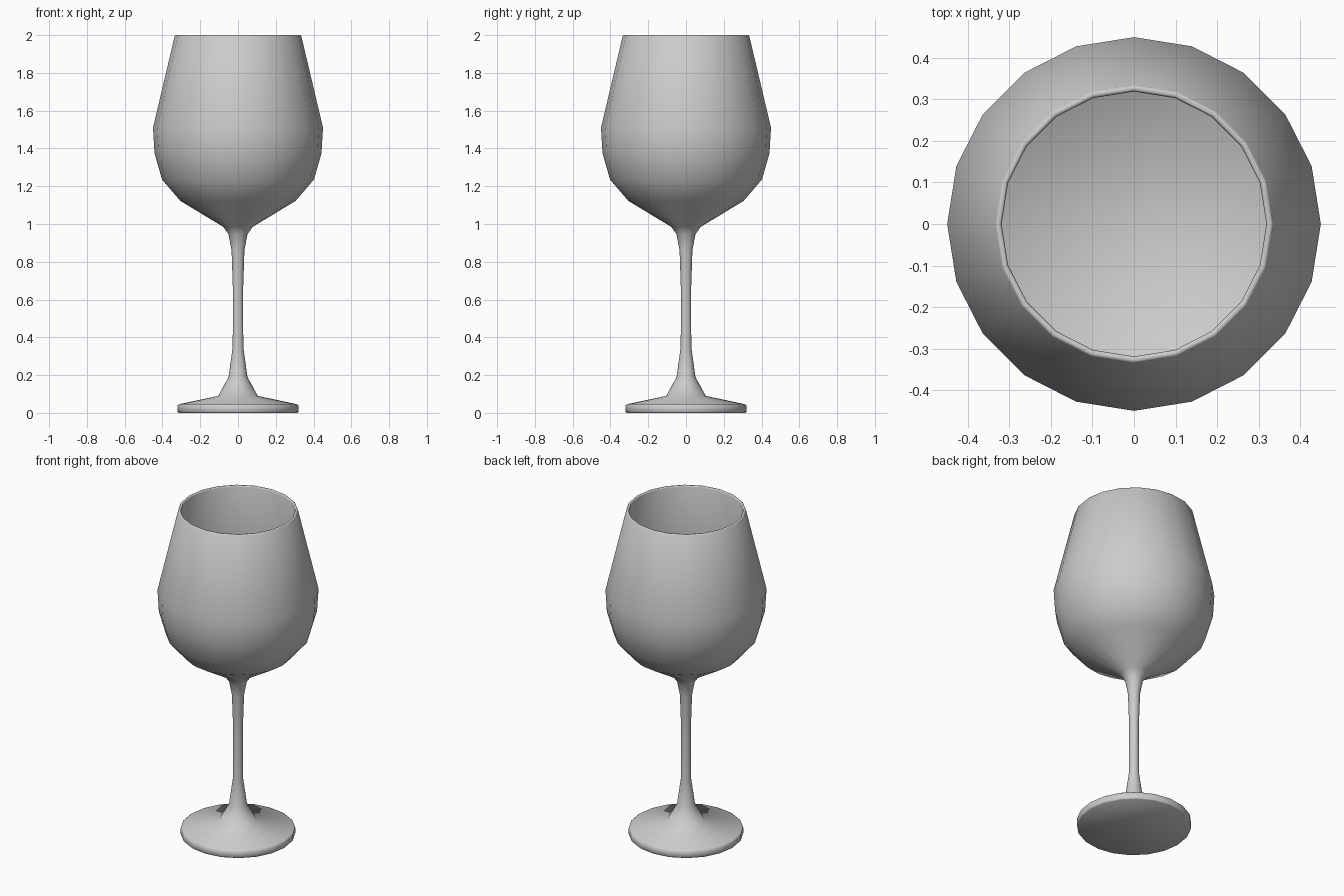
import bpy, bmesh, math

if "Cube" in bpy.data.objects:
    bpy.data.objects.remove(bpy.data.objects["Cube"])

SIDES = 20


def lathe(name, profile):
    """Spin an (r, z) profile round z and close both ends with flat caps."""
    bm = bmesh.new()
    rings = []
    for r, z in profile:
        rings.append([bm.verts.new((r * math.cos(2 * math.pi * i / SIDES),
                                    r * math.sin(2 * math.pi * i / SIDES), z))
                      for i in range(SIDES)])
    for a, b in zip(rings, rings[1:]):
        for i in range(SIDES):
            j = (i + 1) % SIDES
            bm.faces.new((a[i], a[j], b[j], b[i]))
    bm.faces.new(rings[0][::-1])
    bm.faces.new(rings[-1])
    bmesh.ops.recalc_face_normals(bm, faces=bm.faces[:])
    mesh = bpy.data.meshes.new(name)
    bm.to_mesh(mesh)
    bm.free()
    obj = bpy.data.objects.new(name, mesh)
    bpy.context.collection.objects.link(obj)
    bpy.ops.object.select_all(action='DESELECT')
    obj.select_set(True)
    bpy.context.view_layer.objects.active = obj
    bpy.ops.object.shade_smooth_by_angle(angle=math.radians(65))
    return obj


# Foot disc and its flare, then the slim stem
foot_and_stem = [(0.315, 0), (0.32, 0.005), (0.32, 0.04), (0.312, 0.046),
                 (0.105, 0.09), (0.05, 0.19), (0.028, 0.35), (0.027, 0.65),
                 (0.034, 0.86), (0.05, 0.945)]
# Outside of the bowl up to the rim
bowl_outside = [(0.078, 0.985), (0.305, 1.122), (0.402, 1.235),
                (0.442, 1.375), (0.45, 1.51), (0.335, 1.996)]
# Rounded lip, then the inside wall down to a flat floor
bowl_inside = [(0.331, 2.0), (0.323, 2.0), (0.319, 1.994), (0.434, 1.508),
               (0.426, 1.38), (0.386, 1.245), (0.355, 1.205)]

lathe("wine_glass", foot_and_stem + bowl_outside + bowl_inside)
